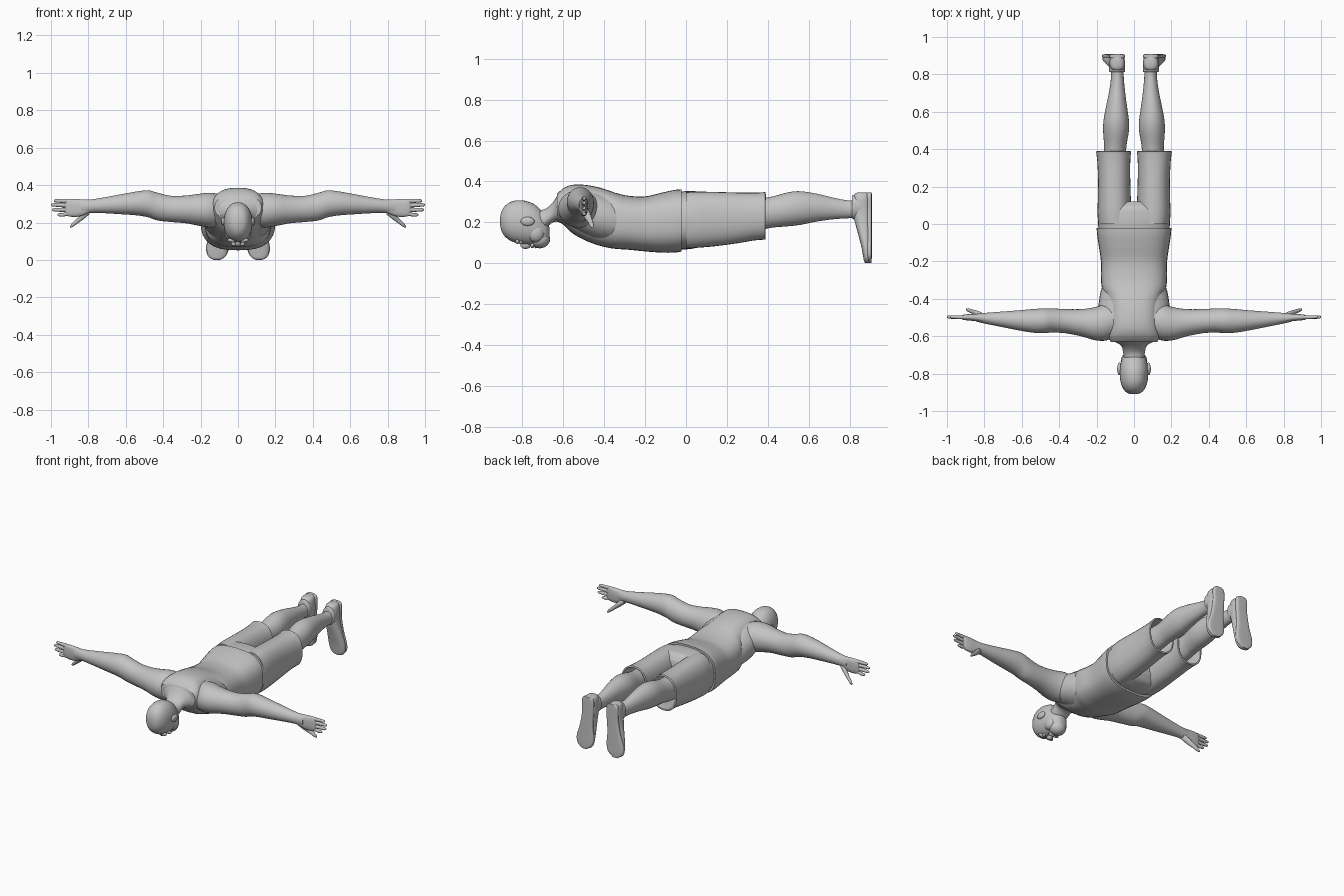
import bpy, bmesh, math
from mathutils import Vector

grey = bpy.data.materials.new("plain grey")
grey.diffuse_color = (0.55, 0.55, 0.55, 1)


def finish(bm, name, mirror=False, hollow=0):
    bmesh.ops.recalc_face_normals(bm, faces=bm.faces)
    me = bpy.data.meshes.new(name)
    bm.to_mesh(me)
    bm.free()
    me.materials.append(grey)
    ob = bpy.data.objects.new(name, me)
    bpy.context.collection.objects.link(ob)
    if hollow:
        m = ob.modifiers.new("thickness", 'SOLIDIFY')
        m.thickness, m.offset = hollow, -1
    if mirror:
        ob.modifiers.new("mirror", 'MIRROR')
    for o in bpy.context.selected_objects:
        o.select_set(False)
    ob.select_set(True)
    bpy.context.view_layer.objects.active = ob
    bpy.ops.object.shade_smooth_by_angle(angle=math.radians(50))
    return ob


def smooth(rows, steps):
    """Smooth curve through section rows."""
    r = [Vector(s) for s in rows]
    out = []
    for i in range(len(r) - 1):
        a, b, c, d = r[max(i - 1, 0)], r[i], r[i + 1], r[min(i + 2, len(r) - 1)]
        for k in range(steps):
            t = k / steps
            out.append(b + 0.5 * t * (c - a + t * (2 * a - 5 * b + 4 * c - d
                                                  + t * (3 * (b - c) + d - a))))
    return out + [r[-1]]


def loft(name, axis, rows, power=2.0, n=32, steps=4, mirror=False, hollow=0):
    """Rows are (position, centre a, centre b, radius a, radius b)."""
    bm = bmesh.new()
    rings = []
    for p, a, b, ra, rb in smooth(rows, steps):
        ring = []
        for i in range(n):
            t = 2 * math.pi * i / n
            c, s = math.cos(t), math.sin(t)
            u = a + ra * math.copysign(abs(c) ** (2 / power), c)
            v = b + rb * math.copysign(abs(s) ** (2 / power), s)
            ring.append(bm.verts.new({'x': (p, u, v), 'y': (u, p, v), 'z': (u, v, p)}[axis]))
        rings.append(ring)
    for r, q in zip(rings, rings[1:]):
        for i in range(n):
            bm.faces.new((r[i], r[(i + 1) % n], q[(i + 1) % n], q[i]))
    bm.faces.new(rings[0])
    if not hollow:
        bm.faces.new(rings[-1])
    return finish(bm, name, mirror, hollow)


def along_y(rows):
    """(y, half width, bottom z, top z) to centred section rows."""
    return [(y, 0, (lo + hi) / 2, w, (hi - lo) / 2) for y, w, lo, hi in rows]


def ball(name, loc, size, mirror=False):
    bm = bmesh.new()
    bmesh.ops.create_uvsphere(bm, u_segments=20, v_segments=12, radius=1)
    for v in bm.verts:
        v.co = Vector(loc) + Vector([c * s for c, s in zip(v.co, size)])
    return finish(bm, name, mirror)


# Bare upper body and neck
loft("chest_and_neck", 'y', along_y([
    (-.28, .15, .09, .31), (-.36, .178, .092, .335), (-.44, .19, .105, .36),
    (-.52, .19, .14, .37), (-.58, .17, .175, .362), (-.62, .12, .2, .343),
    (-.65, .07, .2, .3), (-.69, .058, .17, .265), (-.74, .05, .15, .26)]), 2.2)

# Sleeveless shirt, narrowing between the arm openings
loft("tank_top", 'y', along_y([
    (-.022, .2, .057, .362), (-.06, .197, .052, .358), (-.12, .188, .052, .345),
    (-.2, .177, .058, .327), (-.28, .177, .066, .33), (-.34, .172, .07, .343),
    (-.38, .155, .076, .357), (-.43, .142, .088, .372), (-.5, .138, .115, .384),
    (-.56, .138, .15, .383), (-.6, .138, .19, .367), (-.63, .125, .22, .34)][::-1]), 2.7)

# Shorts: seat and two open legs
loft("shorts_seat", 'y', along_y([
    (-.06, .185, .07, .345), (0, .192, .068, .353), (.05, .192, .075, .352),
    (.09, .17, .09, .345), (.12, .1, .13, .31)]), 2.6)
loft("shorts_leg", 'y', [
    (.0, .1, .21, .091, .138), (.06, .104, .213, .091, .137), (.14, .105, .216, .088, .133),
    (.24, .106, .221, .086, .125), (.33, .108, .228, .088, .117),
    (.375, .109, .231, .092, .116), (.388, .109, .232, .094, .117)],
    2.3, mirror=True, hollow=.01)

# Lower legs
loft("lower_leg", 'y', [
    (.25, .105, .235, .065, .085), (.36, .102, .24, .06, .078), (.42, .1, .25, .06, .076),
    (.5, .096, .264, .069, .083), (.56, .095, .27, .067, .082), (.64, .093, .272, .054, .068),
    (.72, .09, .268, .041, .053), (.79, .089, .264, .034, .044), (.86, .09, .265, .036, .044)],
    mirror=True)

# Shoes, toes down, with a collar around the ankle and a sole plate
loft("shoe", 'z', [
    (.347, .09, .868, .015, .025), (.338, .09, .862, .033, .038), (.31, .09, .86, .041, .043),
    (.26, .09, .86, .042, .044), (.21, .094, .864, .044, .04), (.15, .101, .872, .051, .032),
    (.08, .109, .881, .058, .023), (.03, .112, .885, .052, .018),
    (.008, .113, .886, .034, .014), (.001, .113, .886, .014, .007)], 2.4, mirror=True)
loft("shoe_collar", 'y', [
    (.812, .09, .275, .039, .055), (.82, .09, .275, .043, .06), (.86, .09, .275, .042, .06)],
    mirror=True)
loft("shoe_sole", 'z', [
    (.347, .09, .897, .02, .011), (.33, .09, .897, .04, .012), (.25, .09, .897, .04, .012),
    (.16, .1, .897, .045, .012), (.08, .109, .897, .06, .012), (.03, .112, .897, .053, .012),
    (.0, .113, .896, .018, .011)], 4, mirror=True)

# Arms
loft("arm", 'x', [
    (.09, -.515, .265, .085, .085), (.15, -.525, .266, .098, .093), (.21, -.533, .268, .088, .085),
    (.28, -.528, .27, .073, .074), (.36, -.52, .273, .065, .07), (.43, -.516, .285, .064, .074),
    (.48, -.517, .3, .066, .072), (.54, -.518, .302, .063, .064), (.62, -.515, .298, .053, .054),
    (.7, -.51, .293, .042, .044), (.78, -.505, .288, .031, .036), (.84, -.501, .283, .022, .038)],
    mirror=True)

# Hands: palm, four fingers, thumb
loft("palm", 'x', [
    (.79, -.504, .288, .026, .033), (.83, -.501, .28, .021, .043), (.87, -.499, .278, .018, .048),
    (.91, -.499, .28, .014, .046), (.925, -.499, .28, .007, .036)], 2.5, mirror=True)
for i, (z0, z1, tip) in enumerate([(.315, .316, .985), (.292, .294, 1.0),
                                   (.268, .268, .995), (.246, .241, .965)]):
    loft("finger_%d" % (i + 1), 'x', [
        (.88, -.499, z0, .01, .011), (.92, -.499, z0, .01, .0115),
        (tip - .03, -.498, z1, .009, .01), (tip - .008, -.497, z1, .008, .008),
        (tip, -.497, z1, .003, .003)], n=12, mirror=True)
loft("thumb", 'x', [
    (.795, -.498, .262, .016, .02), (.83, -.484, .235, .017, .021), (.86, -.47, .208, .012, .015),
    (.885, -.461, .187, .01, .012), (.898, -.457, .177, .004, .005)], n=14, mirror=True)

# Head, face down, with features
loft("head", 'y', along_y([
    (-.91, .012, .19, .222), (-.903, .036, .158, .253), (-.885, .055, .13, .281),
    (-.855, .069, .108, .301), (-.82, .075, .097, .308), (-.78, .076, .092, .304),
    (-.74, .07, .09, .287), (-.71, .06, .09, .26), (-.685, .046, .098, .22),
    (-.668, .022, .115, .175)]), 2.15)
ball("ear", (.078, -.775, .205), (.012, .034, .022), True)
ball("nose", (0, -.785, .09), (.015, .026, .02))
ball("brow", (.028, -.825, .106), (.028, .01, .012), True)
ball("eye", (.028, -.808, .103), (.013, .009, .01), True)
ball("beard", (0, -.715, .118), (.053, .05, .045))
ball("beard_side", (.042, -.735, .148), (.029, .042, .045), True)
ball("moustache", (.015, -.752, .087), (.022, .01, .013), True)
ball("lower_lip", (0, -.735, .083), (.018, .007, .01))
